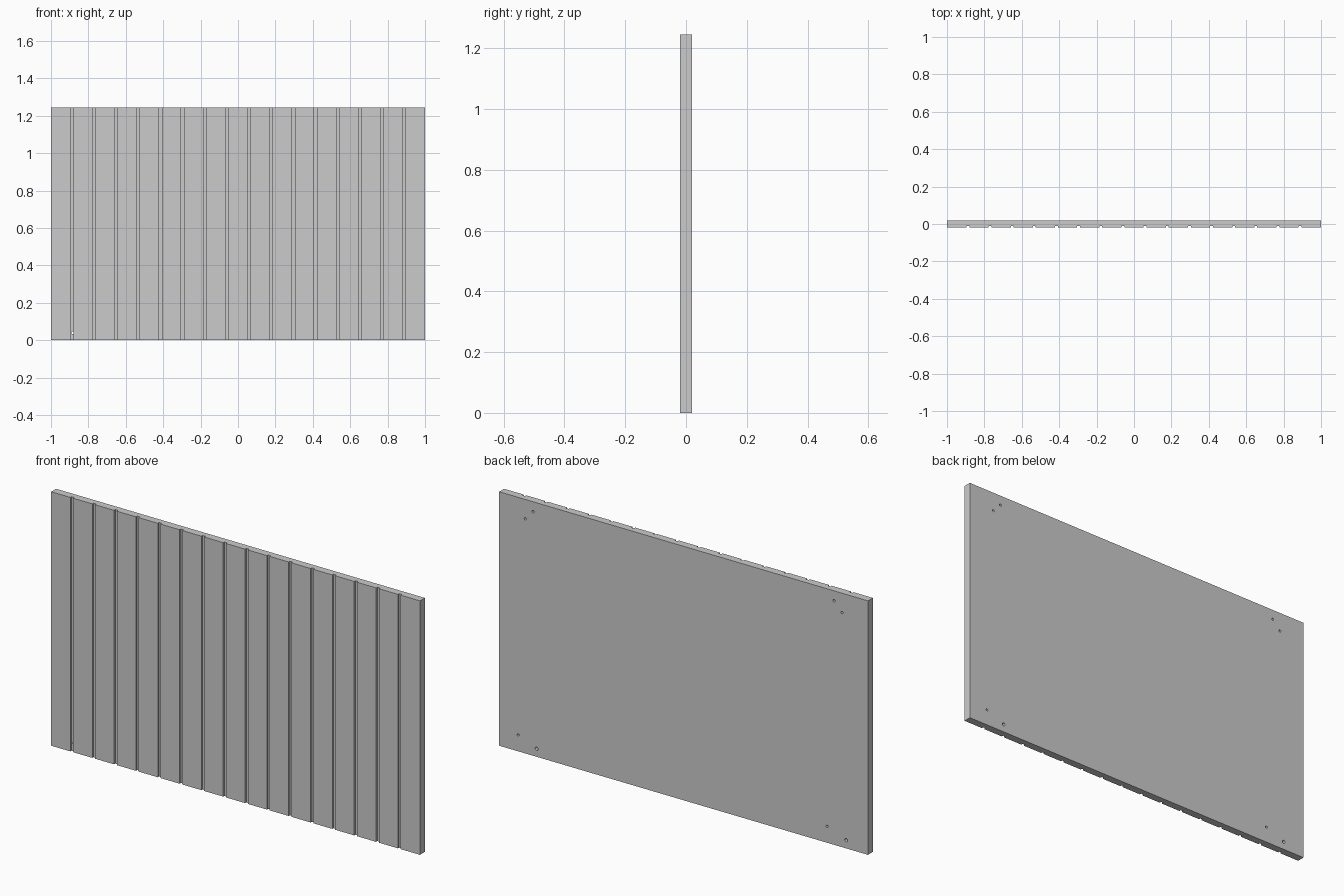
import bpy, bmesh
from math import pi
from mathutils import Matrix, Vector

if "Cube" in bpy.data.objects:
    bpy.data.objects.remove(bpy.data.objects["Cube"])

HEIGHT, HALF_Y = 1.245, 0.019
GROOVES, PITCH, GROOVE_W, GROOVE_D = 16, 0.1184, 0.015, 0.0095

# Panel outline seen from above: flat back, grooved front
profile = [(1, HALF_Y), (-1, HALF_Y), (-1, -HALF_Y)]
for i in range(GROOVES):
    c = (i - (GROOVES - 1) / 2) * PITCH
    a, b = c - GROOVE_W / 2, c + GROOVE_W / 2
    floor = -HALF_Y + GROOVE_D
    profile += [(a, -HALF_Y), (a, floor), (b, floor), (b, -HALF_Y)]
profile.append((1, -HALF_Y))


def add_object(name, bm):
    bmesh.ops.recalc_face_normals(bm, faces=bm.faces)
    mesh = bpy.data.meshes.new(name)
    bm.to_mesh(mesh)
    bm.free()
    obj = bpy.data.objects.new(name, mesh)
    bpy.context.collection.objects.link(obj)
    return obj


# Grooved panel
bm = bmesh.new()
face = bm.faces.new([bm.verts.new((x, y, 0)) for x, y in profile])
ext = bmesh.ops.extrude_face_region(bm, geom=[face])
bmesh.ops.translate(bm, vec=(0, 0, HEIGHT),
                    verts=[v for v in ext["geom"] if isinstance(v, bmesh.types.BMVert)])
panel = add_object("grooved_panel", bm)

# Mounting holes in the back: x, z, radius, depth
holes = [(0.897, 0.08, 0.006, 0.02), (0.797, 0.04, 0.008, 0.031),
         (-0.778, 0.08, 0.006, 0.02), (-0.882, 0.04, 0.008, 0.031)]
for s in (-1, 1):
    holes += [(s * 0.859, 1.15, 0.006, 0.02), (s * 0.816, 1.196, 0.006, 0.02)]

bm = bmesh.new()
for x, z, r, depth in holes:
    length = depth + 0.02
    y = HALF_Y - depth + length / 2
    bmesh.ops.create_cone(bm, cap_ends=True, segments=16, radius1=r, radius2=r, depth=length,
                          matrix=Matrix.Translation(Vector((x, y, z))) @ Matrix.Rotation(pi / 2, 4, 'X'))
cutter = add_object("hole_cutter", bm)
cutter.hide_render = True

# Drill the holes
mod = panel.modifiers.new("holes", 'BOOLEAN')
mod.operation, mod.solver, mod.object = 'DIFFERENCE', 'EXACT', cutter
bpy.context.view_layer.objects.active = panel
panel.select_set(True)
bpy.ops.object.modifier_apply(modifier=mod.name)
bpy.data.objects.remove(cutter)
